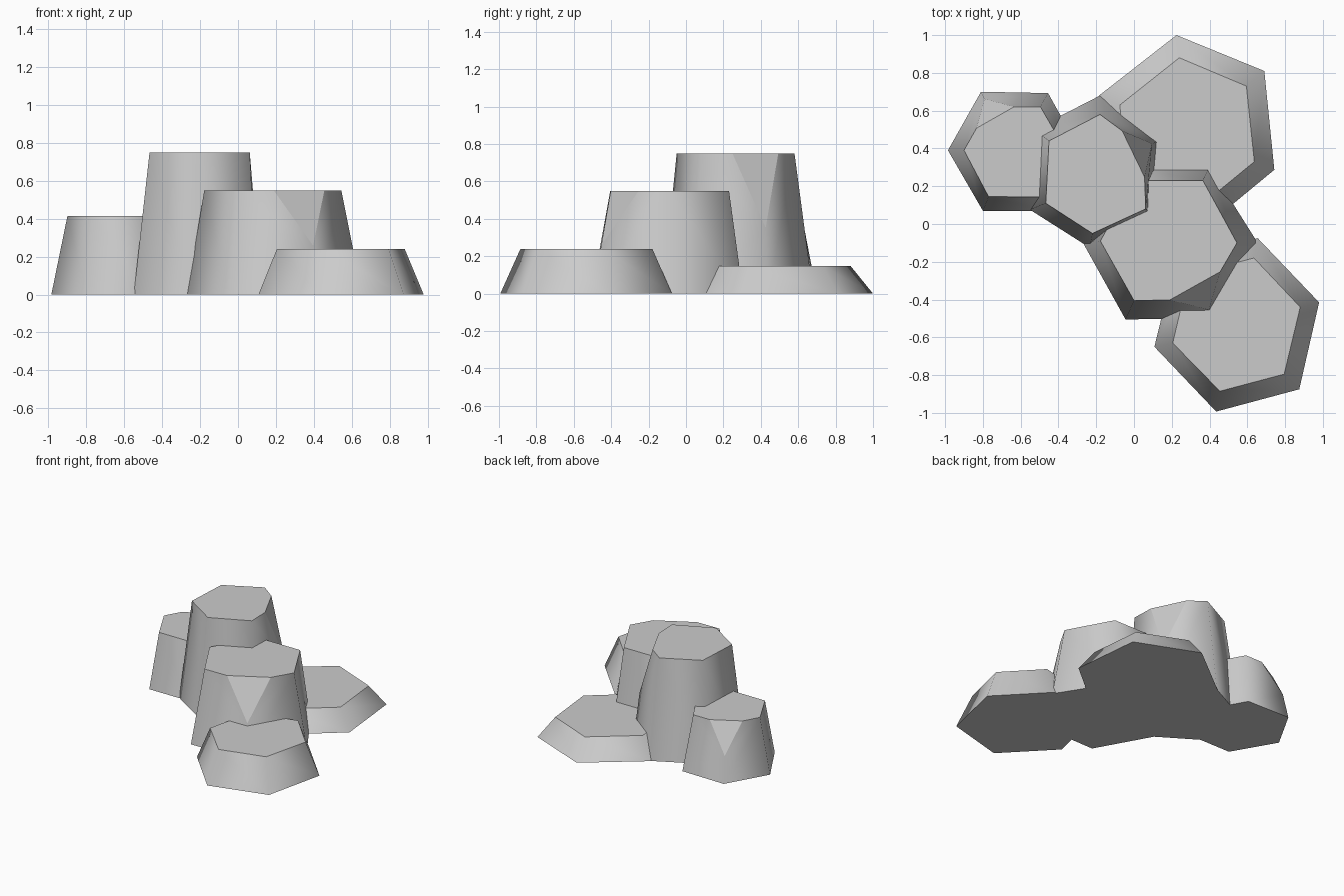
import bpy, bmesh
from mathutils import Vector

if "Cube" in bpy.data.objects:
    bpy.data.objects.remove(bpy.data.objects["Cube"])


def column(name, height, base, top, cut=None):
    """Tapered six-sided rock column; 'cut' is the index of a chipped top corner."""
    bm = bmesh.new()
    n = len(base)
    b = [bm.verts.new((x, y, 0)) for x, y in base]
    tp = [Vector((x, y, height)) for x, y in top]
    t = [None if i == cut else bm.verts.new(p) for i, p in enumerate(tp)]
    if cut is not None:
        before = bm.verts.new(tp[cut].lerp(tp[cut - 1], 0.49))
        after = bm.verts.new(tp[cut].lerp(tp[(cut + 1) % n], 0.49))
        apex = bm.verts.new(b[cut].co.lerp(tp[cut], 0.47))

    # side walls
    rim = []
    for k in range(n):
        j = (k + 1) % n
        left = [after, apex] if k == cut else [t[k]]
        right = [apex, before] if j == cut else [t[j]]
        f = bm.faces.new([b[k], b[j]] + right + left)
        f.smooth = True
        rim += [before, after] if k == cut else [t[k]]

    # flat caps and chipped facet, with crisp borders
    flat = [bm.faces.new(rim), bm.faces.new(b)]
    if cut is not None:
        flat.append(bm.faces.new([before, after, apex]))
    for f in flat:
        for e in f.edges:
            e.smooth = False
    bmesh.ops.recalc_face_normals(bm, faces=bm.faces[:])
    mesh = bpy.data.meshes.new(name)
    bm.to_mesh(mesh)
    bm.free()
    ob = bpy.data.objects.new(name, mesh)
    bpy.context.collection.objects.link(ob)


# left column, chipped at the back left
column("left_column", 0.415,
       [(-0.81, 0.70), (-0.455, 0.693), (-0.28, 0.38), (-0.46, 0.07), (-0.80, 0.07), (-0.985, 0.39)],
       [(-0.77, 0.62), (-0.495, 0.62), (-0.36, 0.385), (-0.50, 0.143), (-0.77, 0.145), (-0.90, 0.39)], 0)

# tallest column, chipped at the right
column("tall_column", 0.75,
       [(-0.18, 0.68), (0.135, 0.44), (0.10, 0.04), (-0.235, -0.125), (-0.55, 0.075), (-0.53, 0.50)],
       [(-0.18, 0.58), (0.05, 0.41), (0.062, 0.08), (-0.22, -0.05), (-0.467, 0.11), (-0.45, 0.44)], 1)

# middle column, chipped at the front right
column("middle_column", 0.55,
       [(0.40, 0.305), (0.655, -0.10), (0.42, -0.50), (-0.045, -0.505), (-0.27, -0.10), (-0.05, 0.305)],
       [(0.365, 0.23), (0.545, -0.10), (0.37, -0.40), (0.0, -0.405), (-0.178, -0.09), (0.0, 0.23)], 2)

# low front column
column("front_column", 0.24,
       [(0.655, -0.075), (0.98, -0.415), (0.875, -0.875), (0.435, -0.993), (0.108, -0.65), (0.22, -0.19)],
       [(0.635, -0.18), (0.88, -0.44), (0.795, -0.795), (0.455, -0.885), (0.205, -0.63), (0.29, -0.27)])

# lowest, widest back column
column("back_column", 0.148,
       [(0.225, 1.0), (0.69, 0.81), (0.743, 0.287), (0.335, -0.05), (-0.13, 0.14), (-0.185, 0.68)],
       [(0.24, 0.88), (0.595, 0.73), (0.637, 0.33), (0.32, 0.07), (-0.035, 0.22), (-0.075, 0.63)])
